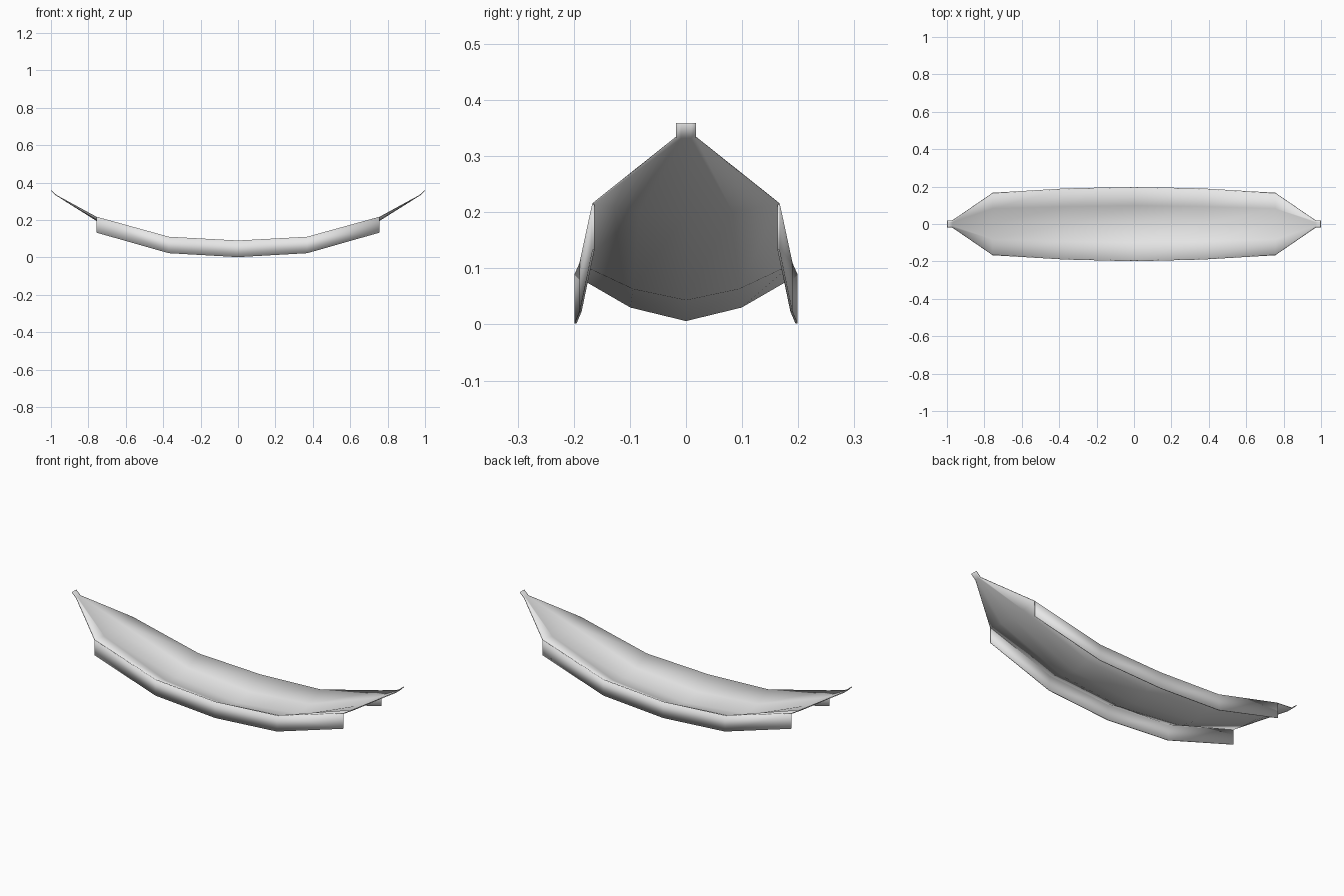
import bpy
import math

cube = bpy.data.objects.get("Cube")
if cube:
    bpy.data.objects.remove(cube, do_unlink=True)

cloth = bpy.data.materials.new("pale_grey_cloth")
cloth.use_nodes = True
grey = (0.8, 0.8, 0.8, 1)
cloth.diffuse_color = grey
cloth.node_tree.nodes["Principled BSDF"].inputs["Base Color"].default_value = grey

# Half length stations: x, half width, centre z, quarter z, rim z, flap bottom z
HALF = [
    (0.00, 0.197, 0.008, 0.032, 0.089, 0.002),
    (0.37, 0.188, 0.045, 0.065, 0.109, 0.023),
    (0.757, 0.165, 0.198, 0.203, 0.216, 0.133),
    (0.972, 0.018, 0.333, 0.333, 0.333, None),
    (0.998, 0.018, 0.358, 0.358, 0.358, None),
]
STATIONS = [(-s[0], *s[1:]) for s in reversed(HALF[1:])] + HALF


def strip(name, rows, thickness, offset):
    """Skin rows of points into a thin smooth sheet."""
    n = len(rows[0])
    verts = [p for row in rows for p in row]
    faces = [(i * n + j, (i + 1) * n + j, (i + 1) * n + j + 1, i * n + j + 1)
             for i in range(len(rows) - 1) for j in range(n - 1)]
    mesh = bpy.data.meshes.new(name)
    mesh.from_pydata(verts, [], faces)
    mesh.materials.append(cloth)
    obj = bpy.data.objects.new(name, mesh)
    bpy.context.collection.objects.link(obj)
    bpy.ops.object.select_all(action='DESELECT')
    obj.select_set(True)
    bpy.context.view_layer.objects.active = obj
    bpy.ops.object.shade_smooth_by_angle(angle=math.radians(35))
    solid = obj.modifiers.new("thickness", 'SOLIDIFY')
    solid.thickness = thickness
    solid.offset = offset
    return obj


# Sagging bed that gathers into a narrow tab at each end
strip("hammock_bed",
      [[(x, -w, rim), (x, -w / 2, mid), (x, 0, low), (x, w / 2, mid), (x, w, rim)]
       for x, w, low, mid, rim, _ in STATIONS], 0.004, 0)

# Hanging valance along each long edge
for side, label in ((-1, "front"), (1, "back")):
    strip(label + "_valance",
          [[(x, side * w, rim), (x, side * w, drop)]
           for x, w, _, _, rim, drop in STATIONS if drop is not None], 0.004, 0)
